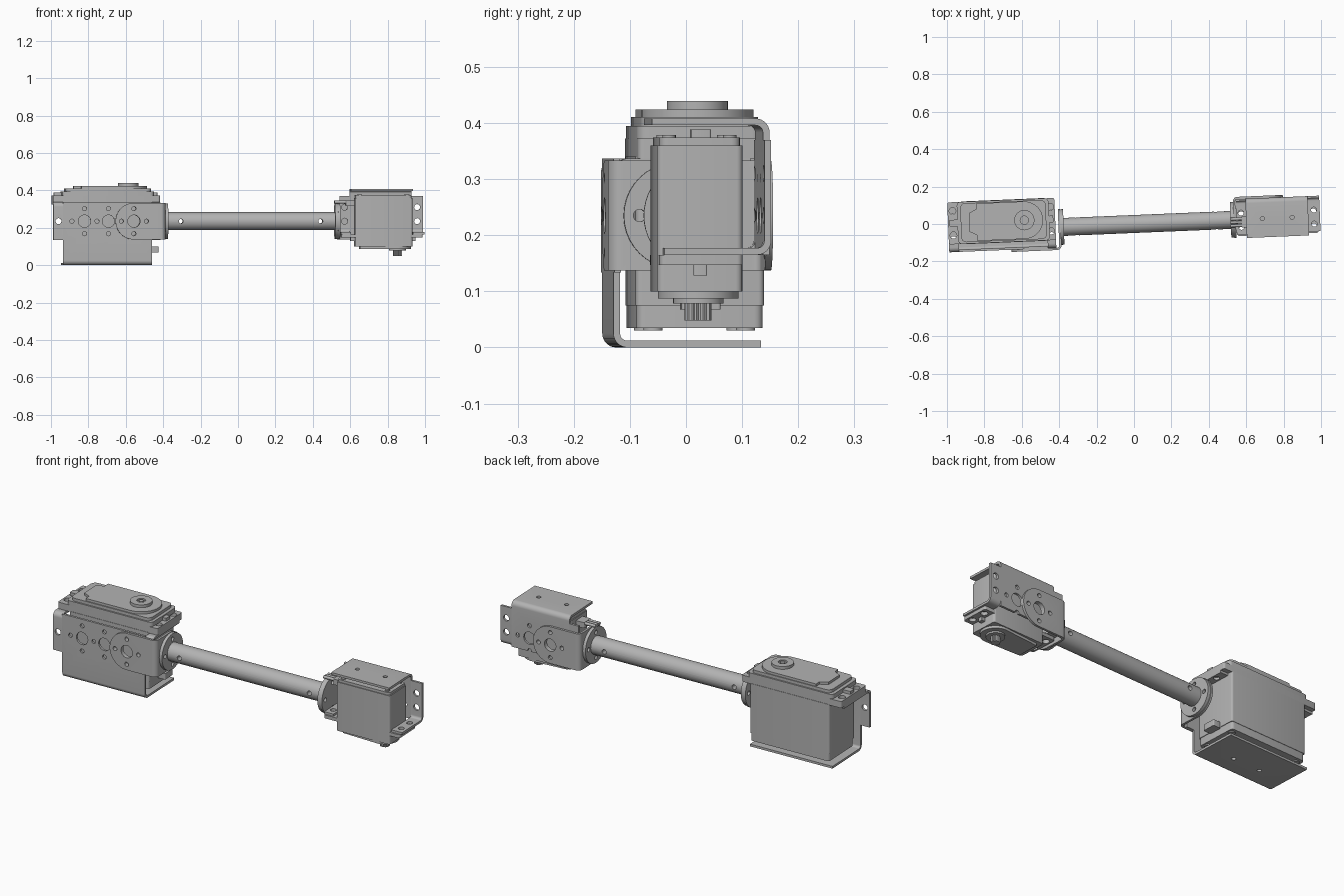
import bpy, bmesh, math
from mathutils import Matrix

cube = bpy.data.objects.get("Cube")
if cube:
    bpy.data.objects.remove(cube)

GREY = bpy.data.materials.new("plain grey")
GREY.use_nodes = True
GREY.diffuse_color = (0.45, 0.45, 0.45, 1)
GREY.node_tree.nodes["Principled BSDF"].inputs["Base Color"].default_value = (0.45, 0.45, 0.45, 1)

AXIS_Z = 0.235      # height of the tube axis
T = 0.012           # sheet metal thickness
PITCH = 0.067       # spacing of the bolt pattern
parts = []


def prism(name, pts, axis, lo, hi, keep=True):
    """Extrude a 2D outline along one axis."""
    place = {"x": lambda a, b, c: (c, a, b),
             "y": lambda a, b, c: (a, c, b),
             "z": lambda a, b, c: (a, b, c)}[axis]
    bm = bmesh.new()
    ends = [[bm.verts.new(place(a, b, c)) for a, b in pts] for c in (lo, hi)]
    n = len(pts)
    bm.faces.new(ends[0])
    bm.faces.new(ends[1])
    for i in range(n):
        j = (i + 1) % n
        bm.faces.new((ends[0][i], ends[0][j], ends[1][j], ends[1][i]))
    bmesh.ops.recalc_face_normals(bm, faces=bm.faces)
    mesh = bpy.data.meshes.new(name)
    bm.to_mesh(mesh)
    bm.free()
    mesh.materials.append(GREY)
    obj = bpy.data.objects.new(name, mesh)
    bpy.context.scene.collection.objects.link(obj)
    if keep:
        parts.append(obj)
    return obj


def arc(cx, cy, r, start, end, n=8):
    """Points on an arc, angles in degrees."""
    angles = [math.radians(start + (end - start) * i / n) for i in range(n + 1)]
    return [(cx + r * math.cos(a), cy + r * math.sin(a)) for a in angles]


def circle(cx, cy, r, n=32):
    return arc(cx, cy, r, 0, 360, n)[:-1]


def rrect(x0, x1, y0, y1, r=0.01):
    return (arc(x1 - r, y1 - r, r, 0, 90, 4) + arc(x0 + r, y1 - r, r, 90, 180, 4)
            + arc(x0 + r, y0 + r, r, 180, 270, 4) + arc(x1 - r, y0 + r, r, 270, 360, 4))


def bent(x, y, sx, sy, la, lb, r=0.025):
    """L profile of sheet metal with its outer corner at x, y."""
    pts = [(la, 0)] + arc(r, r, r, 270, 180) + [(0, lb), (T, lb)]
    pts += arc(r, r, r - T, 180, 270) + [(la, T)]
    return [(x + sx * a, y + sy * b) for a, b in pts]


def bore(obj, axis, holes, lo, hi):
    """Drill round holes (a, b, radius) through an object."""
    for a, b, r in holes:
        cutter = prism("cutter", circle(a, b, r, 24), axis, lo, hi, keep=False)
        mod = obj.modifiers.new("hole", "BOOLEAN")
        mod.operation, mod.solver, mod.object = "DIFFERENCE", "EXACT", cutter
        deps = bpy.context.evaluated_depsgraph_get()
        mesh = bpy.data.meshes.new_from_object(obj.evaluated_get(deps))
        obj.modifiers.clear()
        obj.data = mesh
        bpy.data.objects.remove(cutter)


def bolt_pattern(a, b):
    """One large hole with four small ones round it."""
    ring = [(a + PITCH, b), (a - PITCH, b), (a, b + PITCH), (a, b - PITCH)]
    return [(a, b, 0.033)] + [(p, q, 0.011) for p, q in ring]


def connector(side, face, s, end_name):
    """L-shaped arm with round ends joining a bracket to the tube flange."""
    v, r = s * 0.122, 0.098
    reach = 0.17
    pivot = face + s * reach
    arm = prism(end_name + "_arm", bent(face, v, s, -s, reach, 0.122),
                "z", AXIS_Z - r, AXIS_Z + r)
    away = -90 if s > 0 else 90
    tip = prism(end_name + "_arm_round_end", arc(pivot, AXIS_Z, r, away, away + 180, 24),
                "y", *sorted((v, v - s * T)))
    up = 180 if s > 0 else 0
    foot = prism(end_name + "_arm_round_foot", arc(0, AXIS_Z, r, up - 90, up + 90, 24),
                 "x", *sorted((face, face + s * T)))
    for piece in (arm, tip):
        bore(piece, "y", bolt_pattern(pivot, AXIS_Z), *sorted((v + s * 0.01, v - s * 0.02)))
    # flange with its ring of screws holes
    flange = prism(end_name + "_tube_flange", circle(0, AXIS_Z, 0.095, 40), "x",
                   *sorted((face, face - s * 0.016)))
    for piece in (flange, arm, foot):
        bore(piece, "x", bolt_pattern(0, AXIS_Z)[1:], *sorted((face - s * 0.04, face + s * 0.02)))


def bracket(name, u0, u1, tabs, s, base_z, edge_z, tab_ends, big_holes, tab_holes, depth):
    """Servo bracket: wall with folded base, and end tabs folded under the servo ears."""
    v = s * 0.11
    up = 1 if base_z < AXIS_Z else -1
    wall_lo, wall_hi = sorted((v + s * 0.01, v - s * 0.02))
    wall = prism(name + "_wall", bent(v, base_z, -s, up, depth, abs(edge_z - base_z)), "x", u0, u1)
    done = []
    for u in big_holes:
        done += [h for h in bolt_pattern(u, AXIS_Z)
                 if all(abs(h[0] - d[0]) + abs(h[1] - d[1]) > 0.02 for d in done)]
    bore(wall, "y", done, wall_lo, wall_hi)
    mid = (u0 + u1) / 2
    bore(wall, "z", [(mid - 0.08, 0.0, 0.011), (mid + 0.08, 0.0, 0.011)],
         base_z - 0.02, base_z + 0.02)
    for (a, b), holes in zip(tabs, tab_holes):
        tab = prism(name + "_end_tab", bent(v, edge_z, -s, -up, depth - 0.02, abs(tab_ends - edge_z)),
                    "x", a, b)
        bore(tab, "y", [(h, z, 0.016) for h, z in holes], wall_lo, wall_hi)
        ear_u = (a + b) / 2
        bore(tab, "z", [(ear_u, w, 0.015) for w in (-0.04, 0.08 if s < 0 else 0.035)],
             edge_z - 0.02, edge_z + 0.02)


# ---- tube ----
tube = prism("tube", circle(0, AXIS_Z, 0.048, 40), "x", -0.385, 0.525)
bore(tube, "y", [(-0.307, AXIS_Z, 0.012), (0.44, AXIS_Z, 0.012)], -0.2, 0.2)
connector("left", 0.533, 1, "small")
connector("right", -0.392, -1, "large")

# ---- brackets ----
bracket("large_bracket", -0.94, -0.465, [(-0.993, -0.94), (-0.465, -0.42)], -1, 0.0, 0.337, 0.134,
        [-0.826, -0.698, -0.564], [[(-0.965, AXIS_Z)], []], 0.263)
bracket("small_bracket", 0.6, 0.933, [(0.933, 0.995), (0.547, 0.6)], 1, 0.408, 0.165, 0.37,
        [0.703, 0.83], [[(0.963, AXIS_Z), (0.963, 0.31)], [(0.575, AXIS_Z), (0.575, 0.31)]], 0.21)

# ---- large servo, shaft up ----
V0, V1, VC = -0.068, 0.157, 0.045
SHAFT = -0.585
prism("large_servo_bottom_case", rrect(-0.922, -0.47, V0, V1, 0.015), "z", 0.035, 0.075)
prism("large_servo_body", rrect(-0.925, -0.467, V0 - 0.002, V1 + 0.002), "z", 0.075, 0.34)
prism("large_servo_cable_exit", rrect(-0.468, -0.425, VC - 0.035, VC + 0.035, 0.005), "z", 0.068, 0.1)
for u in (-0.895, -0.495):
    for v in (V0 + 0.03, V1 - 0.03):
        prism("large_servo_screw", circle(u, v, 0.017, 16), "z", 0.03, 0.037)
ears = prism("large_servo_ears", rrect(-0.993, -0.42, V0, V1), "z", 0.337, 0.372)
bore(ears, "z", [(u, v, 0.018) for u in (-0.967, -0.443) for v in (VC - 0.065, VC + 0.065)], 0.3, 0.4)
for u0, u1 in ((-0.985, -0.93), (-0.465, -0.43)):
    prism("large_servo_ear_rib", rrect(u0, u1, VC - 0.018, VC + 0.018, 0.004), "z", 0.37, 0.388)
prism("large_servo_upper_case", rrect(-0.943, -0.452, V0, V1, 0.02), "z", 0.37, 0.395)
prism("large_servo_lid", rrect(-0.925, -0.468, V0 + 0.008, V1 - 0.008, 0.025), "z", 0.395, 0.411)
prism("large_servo_gear_cover",
      arc(SHAFT, VC, 0.1, -90, 90, 24) + [(-0.84, VC + 0.1), (-0.84, VC + 0.07), (-0.88, VC + 0.05),
                                         (-0.88, VC - 0.05), (-0.84, VC - 0.07), (-0.84, VC - 0.1)],
      "z", 0.41, 0.424)
horn = prism("large_servo_output_disc", circle(SHAFT, VC, 0.054, 40), "z", 0.42, 0.439)
bore(horn, "z", [(SHAFT, VC, 0.022)], 0.43, 0.45)
prism("large_servo_shaft_screw", circle(SHAFT, VC, 0.012, 16), "z", 0.425, 0.438)

# ---- small servo, shaft down ----
W0, W1, WC = -0.09, 0.062, -0.014
PIN = 0.853
prism("small_servo_body", rrect(0.622, 0.93, W0, W1), "z", 0.165, 0.36)
prism("small_servo_back_case", rrect(0.626, 0.926, W0 + 0.004, W1 - 0.004, 0.015), "z", 0.36, 0.374)
for u in (0.65, 0.902):
    for v in (W0 + 0.022, W1 - 0.022):
        prism("small_servo_screw", circle(u, v, 0.012, 16), "z", 0.372, 0.379)
ears = prism("small_servo_ears", rrect(0.55, 0.985, W0 + 0.002, W1 - 0.002), "z", 0.147, 0.165)
bore(ears, "z", [(u, v, 0.017) for u in (0.575, 0.96) for v in (WC - 0.04, WC + 0.04)], 0.1, 0.2)
for u0, u1 in ((0.6, 0.625), (0.925, 0.95)):
    prism("small_servo_ear_rib", rrect(u0, u1, WC - 0.012, WC + 0.012, 0.003), "z", 0.128, 0.15)
prism("small_servo_front_case", rrect(0.622, 0.93, W0, W1, 0.012), "z", 0.1, 0.166)
prism("small_servo_gear_cover",
      arc(PIN, WC, 0.072, -90, 90, 24) + [(0.65, WC + 0.06), (0.65, WC - 0.06)], "z", 0.087, 0.102)
prism("small_servo_boss", circle(PIN, WC, 0.045), "z", 0.078, 0.09)
teeth = [p for i in range(20) for p in arc(PIN, WC, 0.024 if i % 2 else 0.02, i * 18, i * 18 + 9, 1)]
prism("small_servo_spline", teeth, "z", 0.048, 0.08)

# small servo cable
prism("small_servo_cable_exit", rrect(0.575, 0.625, WC - 0.03, WC + 0.03, 0.005), "z", 0.315, 0.345)
for k in (-1, 0, 1):
    prism("small_servo_wire", circle(WC + k * 0.018, 0.337, 0.008, 12), "x", 0.515, 0.58)

# ---- turn the assembly slightly and shade ----
turn = Matrix.Rotation(math.radians(2.4), 4, "Z")
bpy.ops.object.select_all(action="DESELECT")
for obj in parts:
    obj.data.transform(turn)
    obj.select_set(True)
bpy.context.view_layer.objects.active = parts[0]
bpy.ops.object.shade_smooth_by_angle(angle=math.radians(35))
